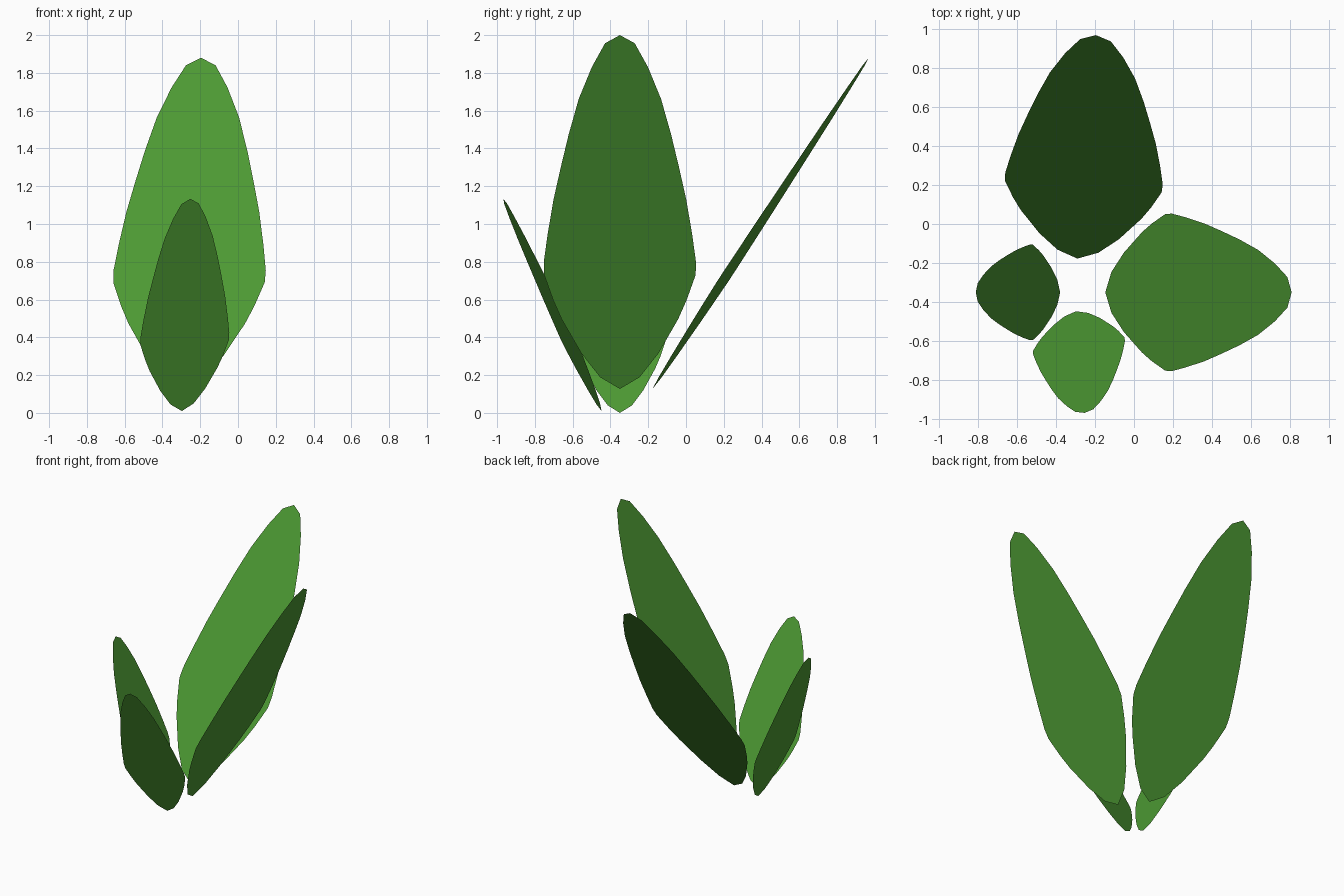
import bpy, bmesh
from mathutils import Vector

if "Cube" in bpy.data.objects:
    bpy.data.objects.remove(bpy.data.objects["Cube"])

green = bpy.data.materials.new("leaf green")
green.diffuse_color = (0.073, 0.319, 0.033, 1.0)
green.use_nodes = True
green.node_tree.nodes["Principled BSDF"].inputs["Base Color"].default_value = green.diffuse_color

# Half outline of a leaf: (fraction along the midrib, half width relative to widest)
PROFILE = [(0.033, 0.26), (0.10, 0.505), (0.197, 0.765), (0.25, 0.875),
           (0.322, 0.995), (0.358, 1.0), (0.436, 0.95), (0.535, 0.872),
           (0.626, 0.777), (0.72, 0.672), (0.82, 0.54), (0.91, 0.368), (0.977, 0.195)]


def leaf(name, base, tip, side):
    """Flat single-sheet leaf between base and tip; side is the half-width vector."""
    base, tip, side = Vector(base), Vector(tip), Vector(side)
    right = [base.lerp(tip, t) + side * w for t, w in PROFILE]
    left = [base.lerp(tip, t) - side * w for t, w in reversed(PROFILE)]
    bm = bmesh.new()
    face = bm.faces.new([bm.verts.new(p) for p in [base] + right + [tip] + left])
    face.normal_update()
    if face.normal.z < 0:
        face.normal_flip()
    mesh = bpy.data.meshes.new(name)
    bm.to_mesh(mesh)
    bm.free()
    mesh.materials.append(green)
    bpy.context.collection.objects.link(bpy.data.objects.new(name, mesh))


# Two large and two small leaves fanning out from the centre
leaf("large_back_leaf", (-0.29, -0.177, 0.127), (-0.195, 0.967, 1.88), (0.403, -0.03, 0.0))
leaf("large_right_leaf", (-0.147, -0.35, 0.127), (0.807, -0.35, 2.0), (0, 0.403, 0))
leaf("small_front_leaf", (-0.297, -0.447, 0.01), (-0.253, -0.967, 1.133), (0.235, 0.035, 0.012))
leaf("small_left_leaf", (-0.378, -0.35, 0.0), (-0.81, -0.35, 1.195), (0, 0.245, 0))
